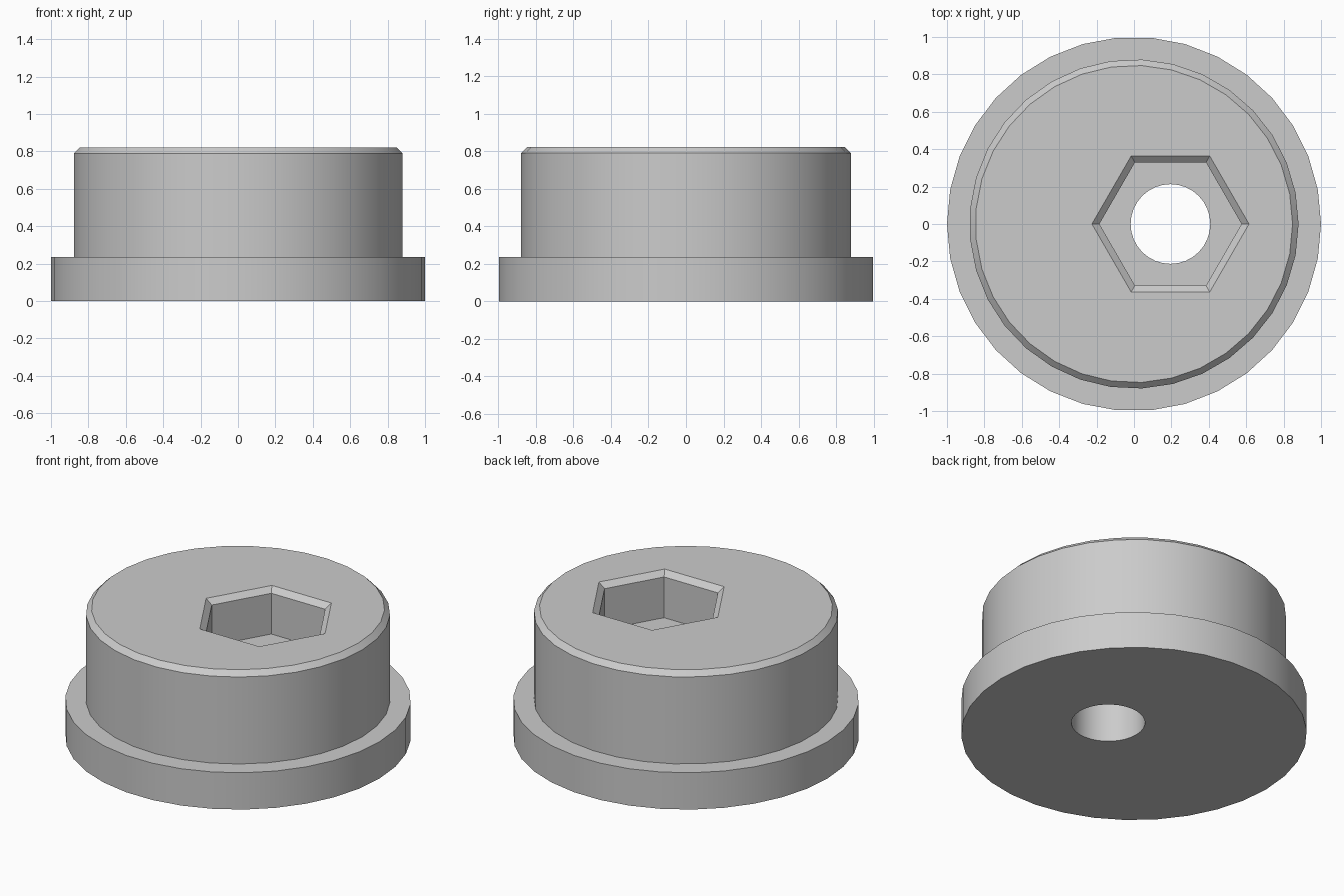
import bpy
import bmesh
from math import cos, sin, pi, radians

cube = bpy.data.objects.get("Cube")
if cube:
    bpy.data.objects.remove(cube, do_unlink=True)

# Single grey metal colour
metal = bpy.data.materials.new("grey metal")
metal.use_nodes = True
GREY = (0.6, 0.6, 0.6, 1)
metal.diffuse_color = GREY
metal.node_tree.nodes["Principled BSDF"].inputs["Base Color"].default_value = GREY

FLANGE_TOP, SHOULDER, TOP = 0.235, 0.79, 0.822
SOCKET_X, SOCKET_FLOOR = 0.195, 0.53

bm = bmesh.new()


def ring(radius, z, sides, x=0.0):
    """Closed loop of edges around a vertical axis."""
    verts = [bm.verts.new((x + radius * cos(2 * pi * i / sides),
                           radius * sin(2 * pi * i / sides), z))
             for i in range(sides)]
    edges = [bm.edges.new((verts[i - 1], verts[i])) for i in range(sides)]
    return verts, edges


def wall(a, b):
    """Quads joining two rings with the same number of sides."""
    n = len(a[0])
    for i in range(n):
        bm.faces.new((a[0][i - 1], a[0][i], b[0][i], b[0][i - 1]))


def flat(outer, inner):
    """Level face between an outer loop and a hole in it."""
    bmesh.ops.triangle_fill(bm, edges=outer[1] + inner[1],
                            use_beauty=True, normal=(0, 0, 1))


# Flange and chamfered cylindrical body
flange_bottom = ring(1.0, 0, 34)
flange_top = ring(1.0, FLANGE_TOP, 34)
body_bottom = ring(0.88, FLANGE_TOP, 33)
body_shoulder = ring(0.88, SHOULDER, 33)
body_top = ring(0.848, TOP, 33)

# Offset hexagonal socket with a chamfered mouth, and a through hole
hex_mouth = ring(0.42, TOP, 6, SOCKET_X)
hex_throat = ring(0.38, SHOULDER, 6, SOCKET_X)
hex_floor = ring(0.38, SOCKET_FLOOR, 6, SOCKET_X)
hole_top = ring(0.213, SOCKET_FLOOR, 32, SOCKET_X)
hole_bottom = ring(0.213, 0, 32, SOCKET_X)

for a, b in ((flange_bottom, flange_top), (body_bottom, body_shoulder),
             (body_shoulder, body_top), (hex_mouth, hex_throat),
             (hex_throat, hex_floor), (hole_top, hole_bottom)):
    wall(a, b)

for outer, inner in ((flange_top, body_bottom), (body_top, hex_mouth),
                     (hex_floor, hole_top), (flange_bottom, hole_bottom)):
    flat(outer, inner)

# Smooth round walls, crisp rims and socket corners
bmesh.ops.recalc_face_normals(bm, faces=bm.faces[:])
for face in bm.faces:
    face.smooth = True
for edge in bm.edges:
    edge.smooth = edge.calc_face_angle(0) < radians(30)

mesh = bpy.data.meshes.new("flanged_bushing")
bm.to_mesh(mesh)
bm.free()
mesh.materials.append(metal)
bushing = bpy.data.objects.new("flanged_bushing", mesh)
bpy.context.collection.objects.link(bushing)
